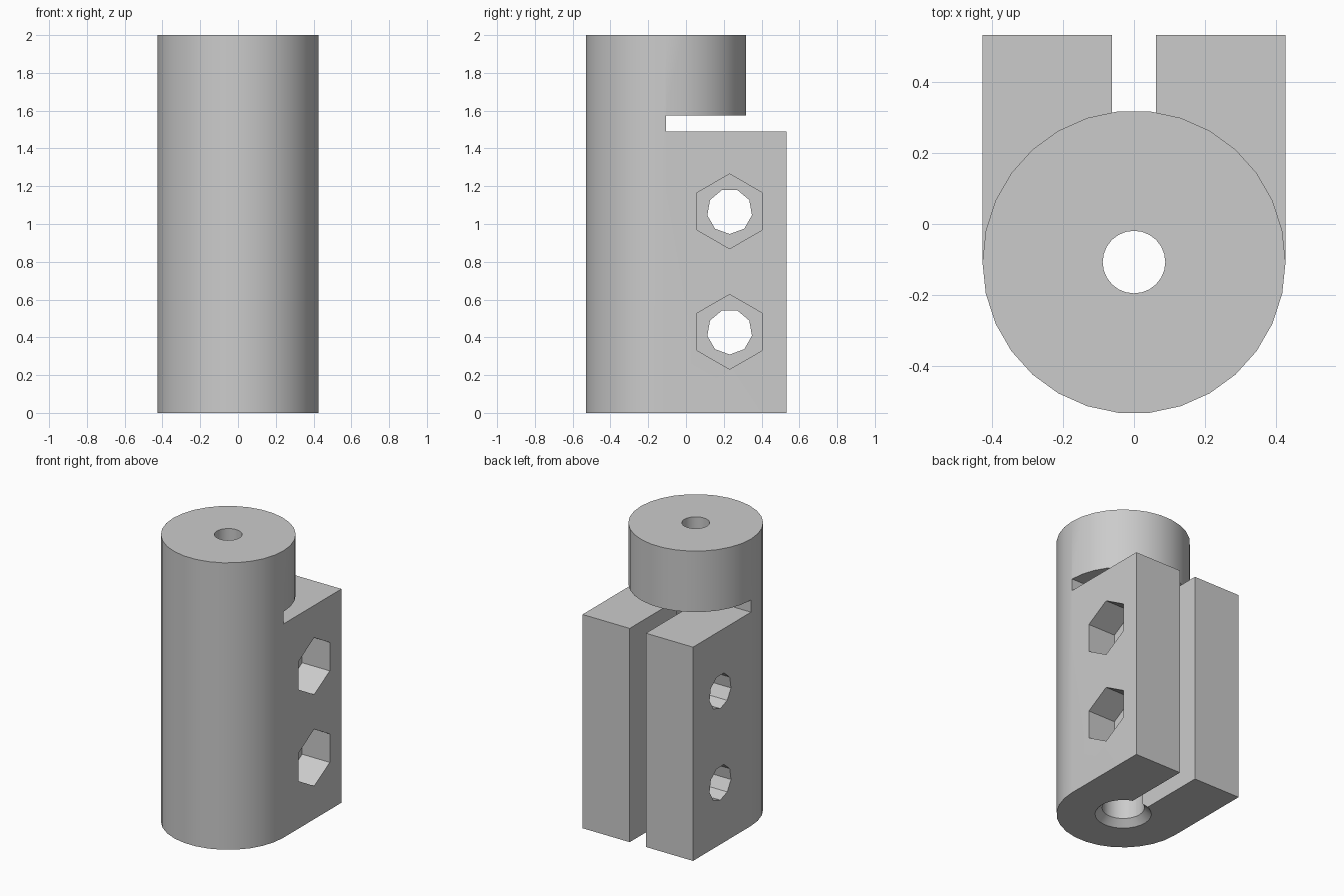
import bpy
import math

cube = bpy.data.objects.get("Cube")
if cube:
    bpy.data.objects.remove(cube, do_unlink=True)

R = 0.426          # body radius, also half the width
CY = -0.107        # y of the body axis
BACK = 0.531       # rear face of the jaws
JAW_TOP = 1.49
SLIT_TOP = 1.575
BOLT_Y = 0.231

grey = bpy.data.materials.new("plain grey")
grey.use_nodes = True
colour = (0.6, 0.6, 0.6, 1)
grey.diffuse_color = colour
grey.node_tree.nodes["Principled BSDF"].inputs["Base Color"].default_value = colour


def box(name, x, y0, y1, z0, z1):
    bpy.ops.mesh.primitive_cube_add(size=1, location=(0, (y0 + y1) / 2, (z0 + z1) / 2))
    ob = bpy.context.object
    ob.name = name
    ob.scale = (2 * x, y1 - y0, z1 - z0)
    bpy.ops.object.transform_apply(location=True, rotation=True, scale=True)
    return ob


def prism(name, outline, low, high, axis="Z"):
    """Extrude a counter-clockwise outline along z, or a (y, z) outline along x."""
    n = len(outline)
    verts = [(a, b, h) if axis == "Z" else (h, a, b) for h in (low, high) for a, b in outline]
    faces = [tuple(reversed(range(n))), tuple(range(n, 2 * n))]
    faces += [(i, (i + 1) % n, n + (i + 1) % n, n + i) for i in range(n)]
    mesh = bpy.data.meshes.new(name)
    mesh.from_pydata(verts, [], faces)
    ob = bpy.data.objects.new(name, mesh)
    bpy.context.collection.objects.link(ob)
    return ob


def ring(sides, radius, a, b, start=0.0):
    step = 2 * math.pi / sides
    return [(a + radius * math.cos(start + i * step), b + radius * math.sin(start + i * step))
            for i in range(sides)]


def cut(body, cutter):
    mod = body.modifiers.new(cutter.name, "BOOLEAN")
    mod.operation = "DIFFERENCE"
    mod.solver = "EXACT"
    mod.object = cutter
    bpy.context.view_layer.objects.active = body
    bpy.ops.object.modifier_apply(modifier=mod.name)
    bpy.data.objects.remove(cutter, do_unlink=True)


# Outline of the whole clamp: front half circle with straight sides to the back
half = ring(30, R, 0, CY, math.pi)[:16]
body = prism("clamp_body", half + [(R, BACK), (-R, BACK)], 0, 2)

# Trim the part above the slit back to a full cylinder
arc = ring(30, R, 0, CY)[:16]
around = arc + [(-R - 0.1, CY), (-R - 0.1, 1), (R + 0.1, 1), (R + 0.1, CY)]
cut(body, prism("head_trim", around[::-1], 1.53, 2.1))

# Horizontal slit under the head and vertical slot between the jaws
cut(body, box("head_slit", 1, CY, 1, JAW_TOP, SLIT_TOP))
cut(body, box("jaw_slot", 0.0625, CY, 1, -0.1, 1.53))

# Axial bore, narrow through the head and wide between the jaws
cut(body, prism("head_hole", ring(24, 0.088, 0, CY), 1.2, 2.1))
cut(body, prism("shaft_bore", ring(30, 0.135, 0, CY), -0.1, 1.5))

# Lead-in chamfer at the bottom of the bore
bpy.ops.mesh.primitive_cone_add(vertices=30, radius1=0.225, radius2=0.125, depth=0.1,
                                location=(0, CY, 0.005), rotation=(0, 0, math.pi / 2))
chamfer = bpy.context.object
chamfer.name = "bore_chamfer"
cut(body, chamfer)

# Cross bolts: round holes right through, hexagonal nut pockets on one jaw
for z in (0.429, 1.067):
    cut(body, prism("bolt_hole", ring(9, 0.12, BOLT_Y, z, -math.pi / 2), -1, 1, "X"))
    cut(body, prism("nut_pocket", ring(6, 0.198, BOLT_Y, z, math.pi / 2), 0.213, 1, "X"))

# Material and smooth round walls with crisp edges
body.data.materials.clear()
body.data.materials.append(grey)
for poly in body.data.polygons:
    poly.material_index = 0
bpy.ops.object.select_all(action="DESELECT")
body.select_set(True)
bpy.context.view_layer.objects.active = body
bpy.ops.object.shade_smooth_by_angle(angle=math.radians(30))
normals = body.modifiers.new("even_normals", "WEIGHTED_NORMAL")
normals.keep_sharp = True
